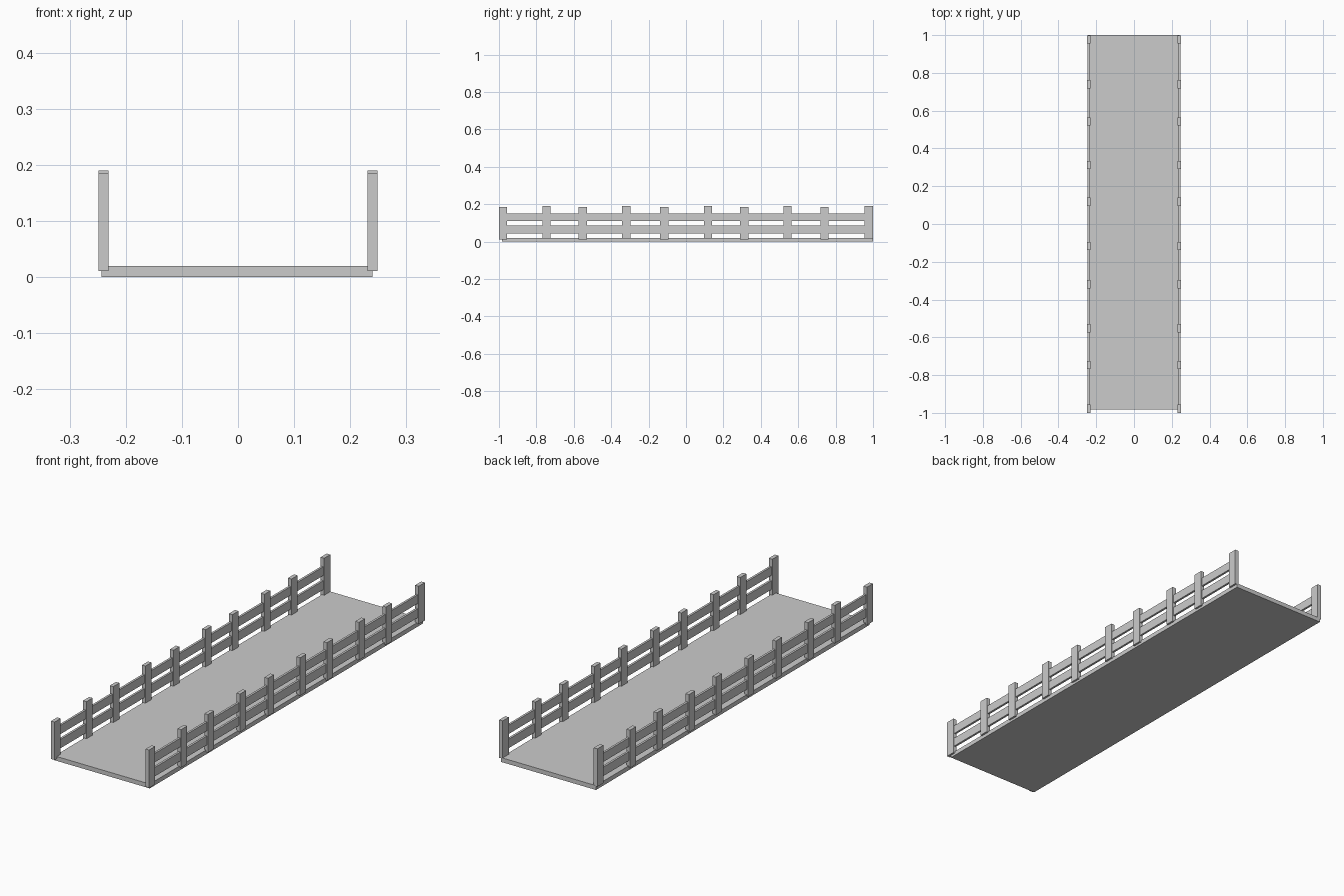
import bpy

if "Cube" in bpy.data.objects:
    bpy.data.objects.remove(bpy.data.objects["Cube"])


def box(name, x0, x1, y0, y1, z0, z1):
    bpy.ops.mesh.primitive_cube_add(
        size=1, location=((x0 + x1) / 2, (y0 + y1) / 2, (z0 + z1) / 2))
    ob = bpy.context.object
    ob.name = name
    ob.scale = (x1 - x0, y1 - y0, z1 - z0)
    bpy.ops.object.transform_apply(location=False, rotation=False, scale=True)
    return ob


# Walking surface
box("deck", -0.243, 0.24, -0.983, 1.0, 0.0, 0.02)

post_y = [-0.978, -0.746, -0.552, -0.319, -0.116,
          0.117, 0.312, 0.543, 0.740, 0.977]
rails = {"lower": (0.045, 0.086), "upper": (0.110, 0.150)}

for side, s in (("left", -1), ("right", 1)):
    # Fence posts, alternating slightly in height
    for i, y in enumerate(post_y):
        lift = 0.005 * (i % 2)
        xs = sorted((s * 0.231, s * 0.249))
        box(f"{side}_post_{i + 1}", *xs, y - 0.022, y + 0.022,
            0.011 + lift, 0.185 + lift)
    # Horizontal rails running through the posts
    for level, (z0, z1) in rails.items():
        xs = sorted((s * 0.235, s * 0.245))
        box(f"{side}_{level}_rail", *xs, -0.98, 0.98, z0, z1)
